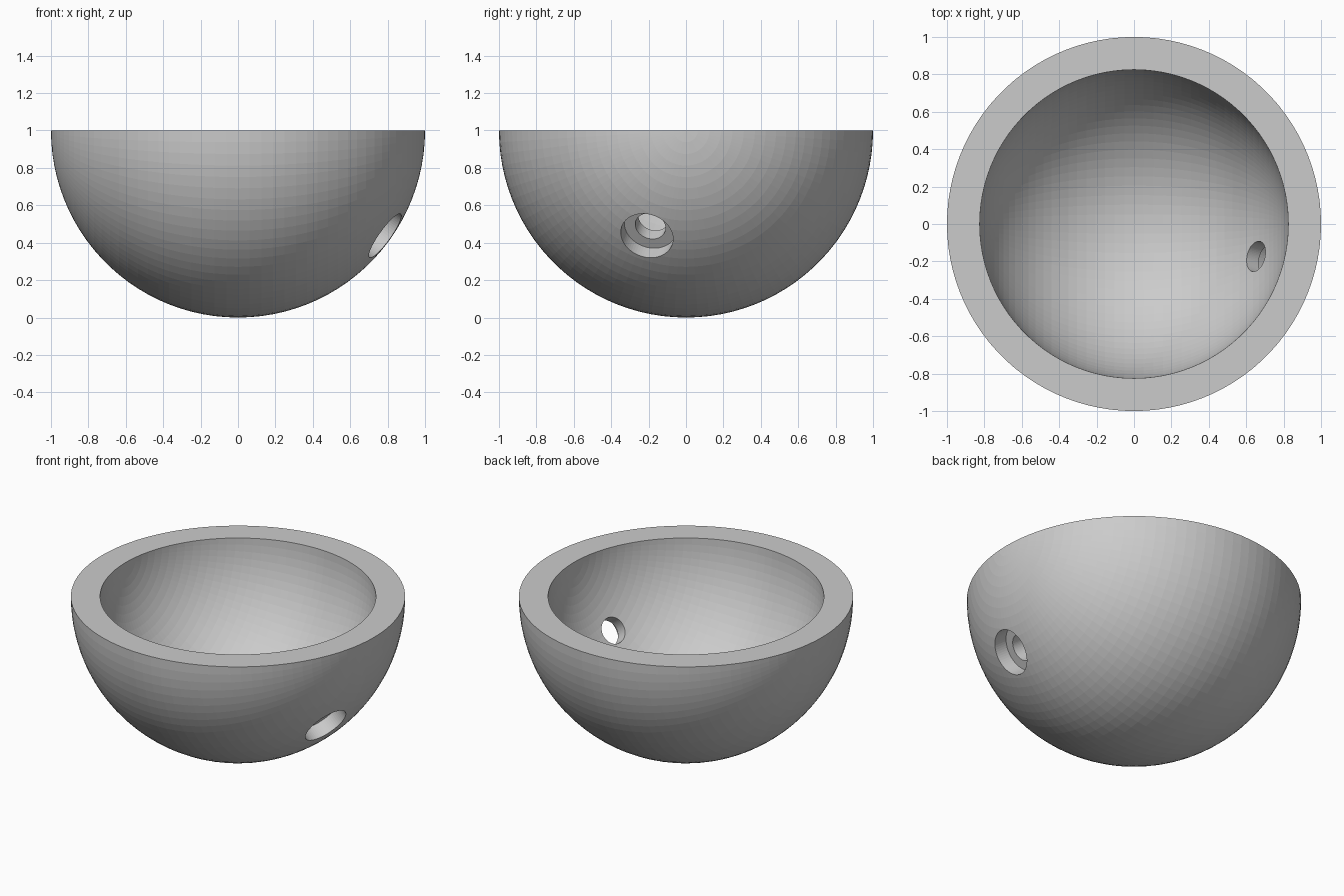
import bpy, bmesh
from math import pi, sin, cos
from mathutils import Matrix, Vector

if "Cube" in bpy.data.objects:
    bpy.data.objects.remove(bpy.data.objects["Cube"])

CENTRE = Vector((0, 0, 1))
R_OUT, R_IN = 1.0, 0.825
AXIS = Vector((0.79, -0.21, -0.565)).normalized()   # radial hole direction
N = 50                                              # steps per half turn


def make_object(name, bm):
    bmesh.ops.recalc_face_normals(bm, faces=bm.faces[:])
    if bm.calc_volume(signed=True) < 0:
        bmesh.ops.reverse_faces(bm, faces=bm.faces[:])
    mesh = bpy.data.meshes.new(name)
    bm.to_mesh(mesh)
    bm.free()
    obj = bpy.data.objects.new(name, mesh)
    bpy.context.scene.collection.objects.link(obj)
    return obj


# Half sphere with its poles on the x axis; returns its closed rim loop
def half_sphere(bm, r):
    poles = [bm.verts.new(CENTRE + Vector((s * r, 0, 0))) for s in (1, -1)]
    rows = []
    for i in range(1, N):
        a = pi * i / N
        rows.append([bm.verts.new(CENTRE + r * Vector((
            cos(a), -sin(a) * cos(pi * j / N), -sin(a) * sin(pi * j / N))))
            for j in range(N + 1)])
    for j in range(N):
        bm.faces.new((poles[0], rows[0][j], rows[0][j + 1]))
        bm.faces.new((poles[1], rows[-1][j + 1], rows[-1][j]))
        for p, q in zip(rows, rows[1:]):
            bm.faces.new((p[j], q[j], q[j + 1], p[j + 1]))
    for row in rows:                                # exactly level rim
        row[0].co.z = row[-1].co.z = CENTRE.z
    return ([poles[0]] + [row[0] for row in rows] + [poles[1]]
            + [row[-1] for row in reversed(rows)])


# Bowl: outer and inner shells joined by a flat rim
bm = bmesh.new()
outer, inner = half_sphere(bm, R_OUT), half_sphere(bm, R_IN)
for k in range(len(outer)):
    bm.faces.new((outer[k - 1], outer[k], inner[k], inner[k - 1]))
bowl = make_object("bowl", bm)


# Counterbored hole: narrow through drill, wide recess from outside
def drill(name, radius, start, end):
    bm = bmesh.new()
    place = (Matrix.Translation(CENTRE + AXIS * (start + end) / 2)
             @ AXIS.to_track_quat('Z', 'Y').to_matrix().to_4x4())
    bmesh.ops.create_cone(bm, cap_ends=True, segments=64, radius1=radius,
                          radius2=radius, depth=end - start, matrix=place)
    cutter = make_object(name, bm)
    cutter.hide_render = True
    mod = bowl.modifiers.new(name, 'BOOLEAN')
    mod.operation = 'DIFFERENCE'
    mod.object = cutter
    for solver in ('EXACT', 'MANIFOLD', 'FLOAT'):
        mod.solver = solver
        bpy.context.view_layer.update()
        deps = bpy.context.evaluated_depsgraph_get()
        cut = bpy.data.meshes.new_from_object(bowl.evaluated_get(deps))
        if len(cut.polygons) > 2000:
            break
    bowl.modifiers.remove(mod)
    if len(cut.polygons) > 2000:
        bowl.data = cut
    bpy.data.objects.remove(cutter)


drill("hole_drill", 0.083, 0.6, 1.2)
drill("recess_drill", 0.143, 0.90, 1.25)
